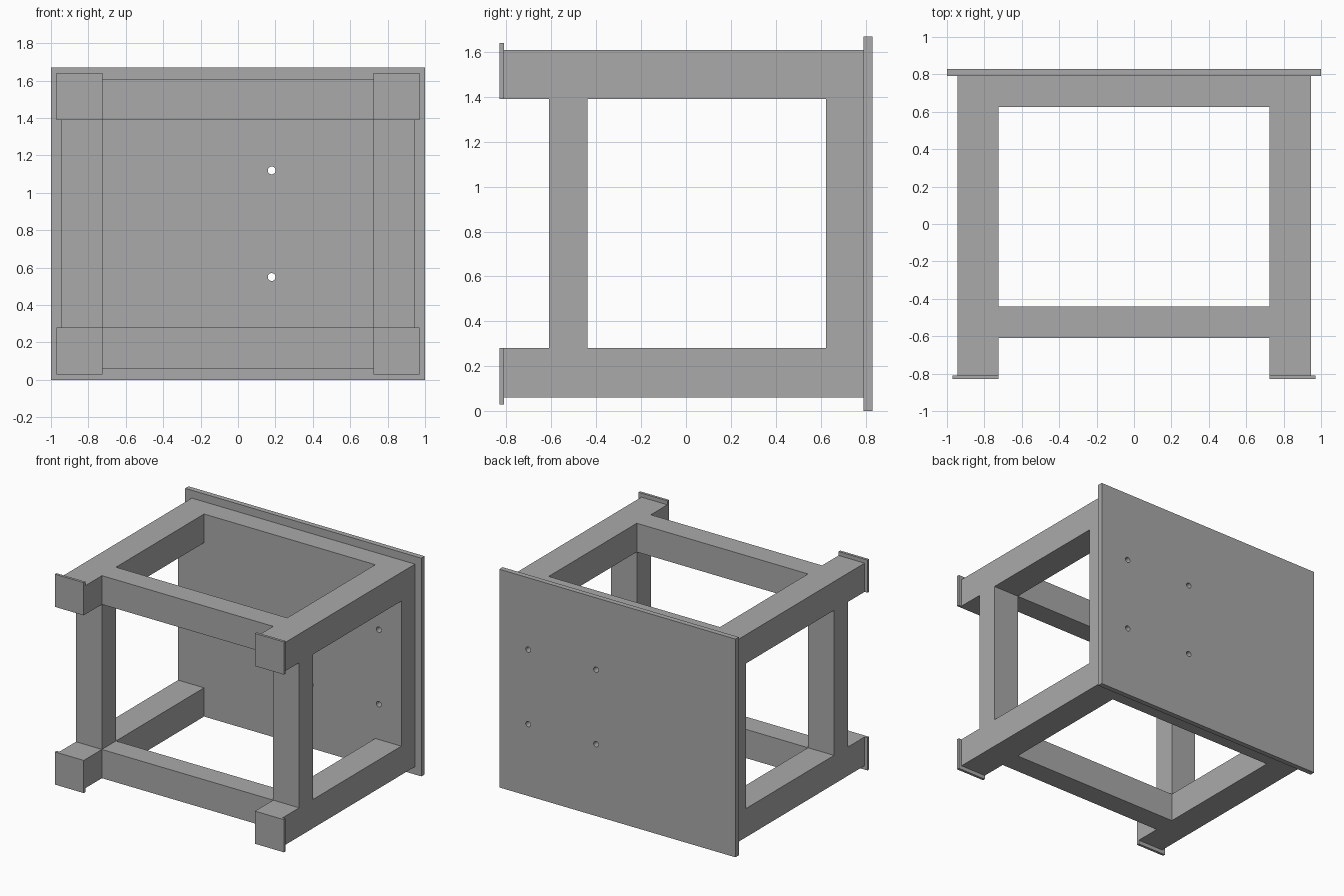
import bpy
import bmesh
from mathutils import Matrix, Vector

cube = bpy.data.objects.get("Cube")
if cube:
    bpy.data.objects.remove(cube, do_unlink=True)

grey = bpy.data.materials.new("plain_grey")
grey.use_nodes = True
colour = (0.4, 0.4, 0.4, 1)
grey.diffuse_color = colour
grey.node_tree.nodes["Principled BSDF"].inputs["Base Color"].default_value = colour


def add_object(name, bm):
    mesh = bpy.data.meshes.new(name)
    bm.to_mesh(mesh)
    bm.free()
    mesh.materials.append(grey)
    obj = bpy.data.objects.new(name, mesh)
    bpy.context.collection.objects.link(obj)
    return obj


def box(name, x, y, z):
    """Box spanning the (low, high) pairs x, y and z."""
    low, high = map(Vector, zip(x, y, z))
    bm = bmesh.new()
    bmesh.ops.create_cube(bm, size=1, matrix=Matrix.Translation((low + high) / 2)
                          @ Matrix.Diagonal((*(high - low), 1)))
    return add_object(name, bm)


def drill(name, x, z):
    """Long cylinder along y."""
    bm = bmesh.new()
    bmesh.ops.create_cone(bm, cap_ends=True, segments=32, radius1=0.021, radius2=0.021,
                          depth=1, matrix=Matrix.Translation((x, 0.8, z))
                          @ Matrix.Rotation(1.5707963, 4, "X"))
    return add_object(name, bm)


def cut(obj, cutters):
    """Subtract every cutter and bake the result."""
    for cutter in cutters:
        mod = obj.modifiers.new(cutter.name, "BOOLEAN")
        mod.operation = "DIFFERENCE"
        mod.solver = "EXACT"
        mod.object = cutter
    graph = bpy.context.evaluated_depsgraph_get()
    mesh = bpy.data.meshes.new_from_object(obj.evaluated_get(graph))
    obj.modifiers.clear()
    obj.data = mesh


# Main dimensions
outer, inner = 0.945, 0.725
bottom, low_rail, high_rail, top = 0.06, 0.28, 1.39, 1.61
front, post_front, post_back, panel_front, panel_back = -0.81, -0.61, -0.44, 0.625, 0.79
whole, bay, gap = (-2, 2), (-inner, inner), (low_rail, high_rail)

# Frame of rails and posts with a thick rear panel, cut from one block
frame = box("frame", (-outer, outer), (front, panel_back), (bottom, top))
depth = (post_back, panel_front)
openings = [
    box("vertical_opening", bay, depth, whole),
    box("side_opening", whole, depth, gap),
    box("front_opening", bay, (-2, 0), gap),
    box("front_notch", bay, (-2, post_front), whole),
    box("rail_end_notch", whole, (-2, post_front), gap),
]

# Back plate
plate = box("back_plate", (-1, 1), (panel_back, 0.83), (0, 1.67))

# Four holes through the rear panel and plate
drills = [drill("hole_cutter", x, z) for x in (0.18, 0.755) for z in (0.55, 1.12)]
cut(frame, openings + drills)
cut(plate, drills)
for cutter in openings + drills:
    bpy.data.objects.remove(cutter, do_unlink=True)

# End pads on the four protruding rails
for side, x in (("right", (-0.97, -inner)), ("left", (inner, 0.97))):
    for level, z in (("lower", (0.03, low_rail)), ("upper", (high_rail, 1.64))):
        box(f"{level}_{side}_end_pad", x, (-0.83, front), z)

# Smooth hole walls with sharp corners
for obj in bpy.context.selected_objects:
    obj.select_set(False)
for obj in (frame, plate):
    obj.select_set(True)
bpy.context.view_layer.objects.active = frame
bpy.ops.object.shade_smooth_by_angle()
